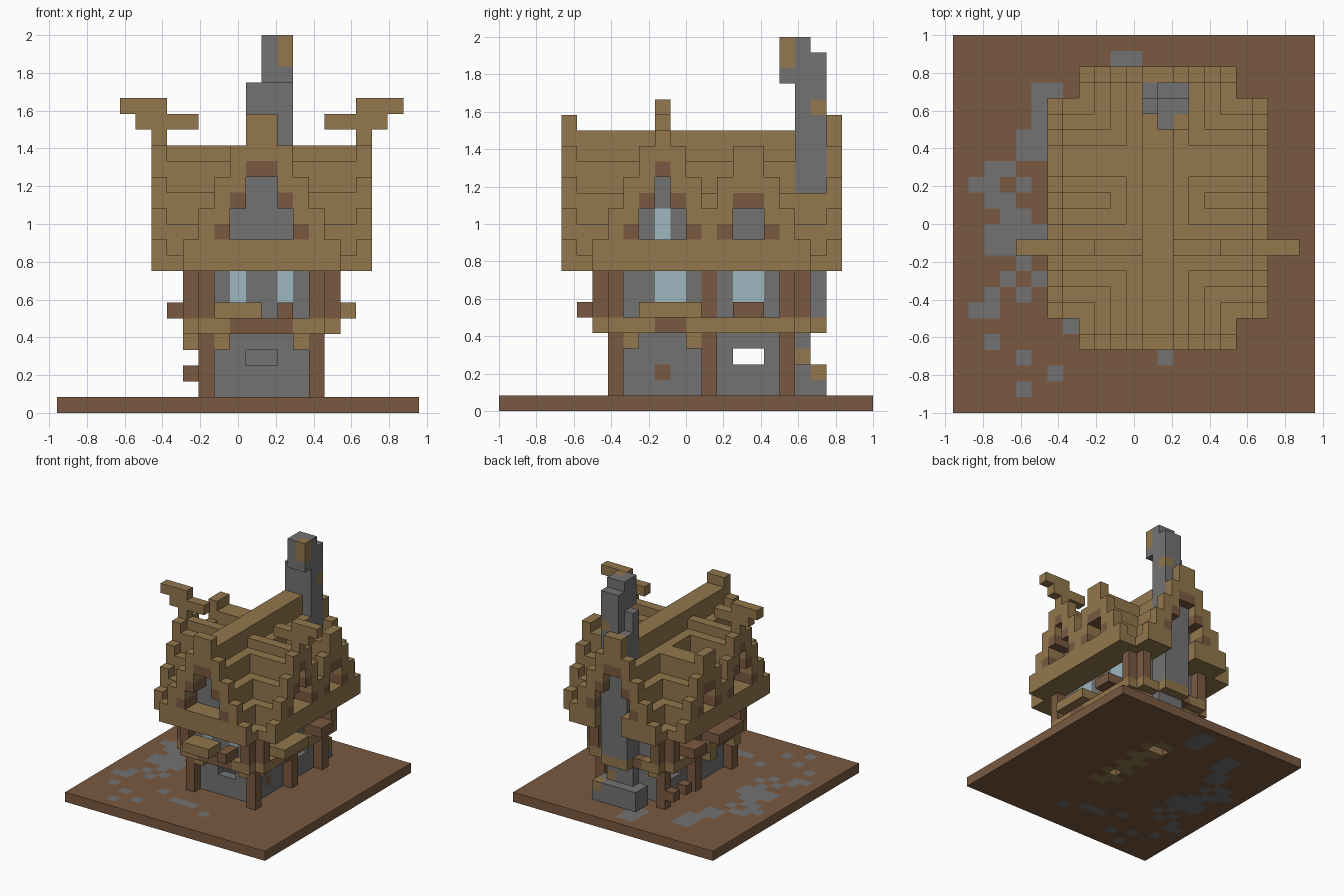
import bpy, bmesh
from mathutils import Vector

old = bpy.data.objects.get("Cube")
if old:
    bpy.data.objects.remove(old, do_unlink=True)

U = 1 / 12
COLORS = {
    "brown_wood": (0.195, 0.102, 0.053, 1),
    "straw_tan": (0.287, 0.184, 0.074, 1),
    "stone_grey": (0.171, 0.171, 0.171, 1),
    "pale_glass": (0.337, 0.474, 0.527, 1),
}
BROWN, TAN, GREY, GLASS = range(4)
materials = []
for name, color in COLORS.items():
    m = bpy.data.materials.new(name)
    m.use_nodes = True
    m.diffuse_color = color
    bsdf = m.node_tree.nodes["Principled BSDF"]
    bsdf.inputs["Base Color"].default_value = color
    bsdf.inputs["Roughness"].default_value = 0.9
    materials.append(m)

cells = {}  # block position -> (part, colour)


def box(part, color, xs, ys, zs):
    """Fill a block range; each range is (start, end)."""
    for i in range(*xs):
        for j in range(*ys):
            for k in range(*zs):
                cells[i, j, k] = (part, color)


def block(part, color, i, j, k):
    cells[i, j, k] = (part, color)


def carve(xs, ys, zs):
    for i in range(*xs):
        for j in range(*ys):
            for k in range(*zs):
                cells.pop((i, j, k), None)


# Ground slab with a winding stone path and scattered single stones
box("ground", BROWN, (0, 23), (0, 24), (0, 1))
for xs, ys in (((10, 12), (20, 23)), ((5, 7), (18, 21)), ((4, 6), (16, 18)),
               ((2, 4), (13, 16)), ((3, 5), (12, 13)), ((2, 6), (10, 12)),
               ((1, 3), (6, 7)), ((9, 12), (4, 5))):
    box("ground", GREY, xs, ys, (0, 1))
block("ground", BROWN, 3, 14, 0)
for i, j in ((1, 14), (4, 14), (4, 9), (3, 8), (5, 8), (2, 7), (4, 7), (7, 5),
             (2, 4), (4, 3), (13, 3), (6, 2), (4, 1)):
    block("ground", GREY, i, j, 0)
for j in range(9, 19):
    box("ground", TAN, (12 + j % 2, 14 + j % 2), (j, j + 1), (0, 1))
carve((13, 14), (11, 12), (0, 1))
carve((12, 14), (17, 18), (0, 1))

# Ground floor stone walls, hollow, with small through windows
box("stone_wall", GREY, (10, 16), (8, 18), (1, 5))
carve((11, 15), (9, 17), (1, 5))
carve((10, 16), (15, 17), (3, 4))
carve((12, 14), (8, 9), (3, 4))
block("stone_wall", BROWN, 15, 10, 2)

# Ground floor posts
for i in (9, 16):
    for j in (7, 13, 18):
        box("lower_post", BROWN, (i, i + 1), (j, j + 1), (1, 5))
for j in (16, 18):
    block("side_ledge", BROWN, 8, j, 2)

# Overhanging floor beams with cut corners, and brackets below
box("floor_beam", TAN, (8, 18), (7, 19), (5, 6))
box("floor_beam", TAN, (9, 17), (6, 20), (5, 6))
for j in (6, 19):
    box("floor_beam", BROWN, (11, 15), (j, j + 1), (5, 6))
for i in (8, 17):
    box("floor_beam", BROWN, (i, i + 1), (10, 12), (5, 6))
for j in (7, 18):
    for i in (10, 15):
        block("bracket", TAN, i, j, 4)
for j in (8, 12):
    box("bracket", TAN, (8, 10), (j, j + 1), (4, 5))
    block("bracket", TAN, 16, j, 4)

# Upper floor walls, windows and corner posts
box("upper_wall", GREY, (9, 17), (7, 19), (6, 9))
carve((10, 16), (8, 18), (6, 9))
for i in (9, 16):
    box("upper_window", GLASS, (i, i + 1), (10, 12), (7, 9))
    box("upper_window", GLASS, (i, i + 1), (15, 17), (7, 9))
    box("upper_post", BROWN, (i, i + 1), (13, 14), (6, 9))
for i in (11, 14):
    box("upper_window", GLASS, (i, i + 1), (7, 8), (7, 9))
for x0, x1 in ((9, 8), (16, 17)):
    for y0, y1 in ((7, 6), (18, 19)):
        for i, j in ((x0, y0), (x1, y0), (x0, y1)):
            box("upper_post", BROWN, (i, i + 1), (j, j + 1), (6, 9))

# Window boxes
box("front_window_box", TAN, (10, 13), (5, 7), (6, 7))
box("front_window_box", BROWN, (14, 15), (5, 7), (6, 7))
box("right_window_box", TAN, (17, 19), (9, 13), (6, 7))
box("right_window_box", BROWN, (17, 19), (15, 17), (6, 7))
for y in ((9, 13), (15, 17)):
    box("left_window_box", BROWN, (7, 9), y, (6, 7))


def gable(part, along_y, start, end, centre, half, top):
    """Stepped gable roof: raised rims, recessed openings, stone end walls."""
    def width(k):
        return half - (k - 9) // 2
    for t in range(start, end):
        depth = min(t - start, end - 1 - t)
        lower = 0 if depth == 0 else 1
        for k in range(9, top + 1 - lower):
            for s in range(0, 24):
                off = abs(s + 0.5 - centre)
                if off >= width(k + lower):
                    continue
                name, color = part, TAN
                if k >= 11 and off < width(k) - 2:
                    if depth < 2:
                        continue
                    if depth == 2:
                        name, color = "gable_wall", GREY
                elif k >= 11 and k % 2 and off < width(k) - 1 and depth < 2:
                    color = BROWN
                cells[(s, t, k) if along_y else (t, s, k)] = (name, color)


# Roof: main ridge front to back, crossed by a tall and a low side gable
gable("side_roof", False, 6, 20, 16, 4, 16)
gable("cross_roof", False, 6, 20, 10.5, 4.5, 17)
gable("main_roof", True, 4, 22, 13, 5, 18)
for i in (8, 17):
    box("gable_window", GLASS, (i, i + 1), (10, 11), (11, 13))

# Curled ridge horns on the tall side gable
for x, z in (((5, 9), 18), ((4, 7), 19), ((17, 21), 18), ((19, 22), 19)):
    box("ridge_horn", TAN, x, (10, 11), (z, z + 1))

# Chimney climbing the back wall and out through the roof
carve((12, 15), (21, 22), (9, 11))
box("chimney", GREY, (11, 16), (19, 21), (1, 3))
box("chimney", GREY, (12, 15), (19, 20), (3, 6))
box("chimney", GREY, (12, 15), (19, 21), (6, 19))
box("chimney", GREY, (12, 15), (19, 20), (19, 21))
box("chimney", GREY, (13, 15), (19, 21), (19, 23))
box("chimney", GREY, (13, 15), (18, 20), (21, 24))
box("chimney", TAN, (14, 15), (18, 19), (22, 24))
block("chimney", TAN, 14, 20, 19)
block("chimney", TAN, 15, 20, 2)
block("chimney", TAN, 14, 19, 3)
box("chimney", TAN, (12, 15), (20, 21), (5, 6))

# Turn every part into a mesh, keeping only the exposed faces
SIDES = [Vector(v) for v in ((1, 0, 0), (0, 1, 0), (0, 0, 1))]
ORIGIN = Vector((-11.5, -12, 0))
for part in dict.fromkeys(p for p, c in cells.values()):
    bm = bmesh.new()
    corners = {}

    def corner(v):
        key = tuple(round(c) for c in v)
        if key not in corners:
            corners[key] = bm.verts.new((v + ORIGIN) * U)
        return corners[key]

    for pos, (owner, color) in cells.items():
        if owner != part:
            continue
        for a in range(3):
            n, u, w = SIDES[a], SIDES[(a + 1) % 3], SIDES[(a + 2) % 3]
            for sign in (1, -1):
                p = Vector(pos)
                if tuple(round(c) for c in p + n * sign) in cells:
                    continue
                q = p + n if sign > 0 else p
                loop = [q, q + u, q + u + w, q + w][::sign]
                face = bm.faces.new([corner(v) for v in loop])
                face.material_index = color
    mesh = bpy.data.meshes.new(part)
    bm.to_mesh(mesh)
    bm.free()
    for m in materials:
        mesh.materials.append(m)
    bpy.context.scene.collection.objects.link(bpy.data.objects.new(part, mesh))
